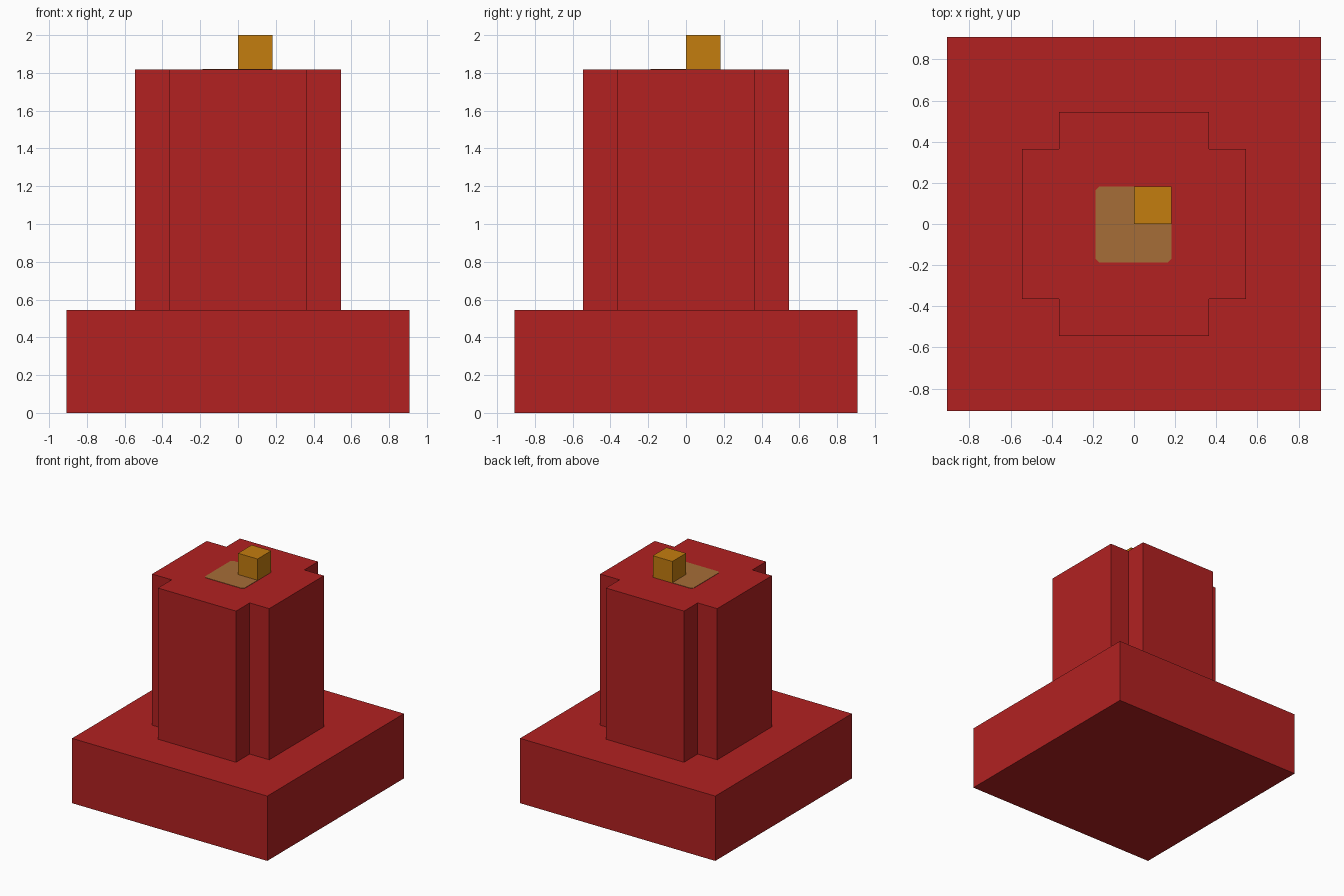
import bpy
import bmesh

cube = bpy.data.objects.get("Cube")
if cube:
    bpy.data.objects.remove(cube, do_unlink=True)

U = 2 / 11  # grid unit: the model is 11 units tall


def make_material(name, srgb):
    lin = [((c / 255 + 0.055) / 1.055) ** 2.4 for c in srgb] + [1.0]
    mat = bpy.data.materials.new(name)
    mat.use_nodes = True
    mat.diffuse_color = lin
    mat.node_tree.nodes["Principled BSDF"].inputs["Base Color"].default_value = lin
    return mat


def prism(name, outline, z0, z1, mat):
    """Extrude a closed counter-clockwise outline from z0 up to z1."""
    bm = bmesh.new()
    face = bm.faces.new([bm.verts.new((x, y, z0)) for x, y in outline])
    top = bmesh.ops.extrude_face_region(bm, geom=[face])["geom"]
    verts = [v for v in top if isinstance(v, bmesh.types.BMVert)]
    bmesh.ops.translate(bm, verts=verts, vec=(0, 0, z1 - z0))
    bmesh.ops.recalc_face_normals(bm, faces=bm.faces)
    mesh = bpy.data.meshes.new(name)
    bm.to_mesh(mesh)
    bm.free()
    mesh.materials.append(mat)
    obj = bpy.data.objects.new(name, mesh)
    bpy.context.collection.objects.link(obj)
    return obj


def rect(x0, y0, x1, y1):
    return [(x0, y0), (x1, y0), (x1, y1), (x0, y1)]


red = make_material("brick_red", (178, 33, 33))
gold = make_material("gold", (196, 125, 15))
tan = make_material("tan", (166, 109, 55))

# Square base block
prism("base", rect(-5 * U, -5 * U, 5 * U, 5 * U), 0, 3 * U, red)

# Tower with notched corners: one corner turned four times
a, b = 3 * U, 2 * U
cross = []
x_dir, y_dir = (1, 0), (0, 1)
for _ in range(4):
    for p, q in ((a, -b), (a, b), (b, b)):
        cross.append((p * x_dir[0] + q * y_dir[0], p * x_dir[1] + q * y_dir[1]))
    x_dir, y_dir = y_dir, (-x_dir[0], -x_dir[1])
prism("tower", cross, 3 * U, 10 * U, red)

# Painted patch on the tower top, with clipped corners
lo, hi, c = -0.187, U, 0.018
patch = [(lo + c, lo), (hi - c, lo), (hi, lo + c), (hi, hi),
         (lo + c, hi), (lo, hi - c), (lo, lo + c)]
prism("top_patch", patch, 10 * U, 10 * U + 0.003, tan)

# Small off-centre peg
prism("peg", rect(0, 0, U, U), 10 * U, 11 * U, gold)
